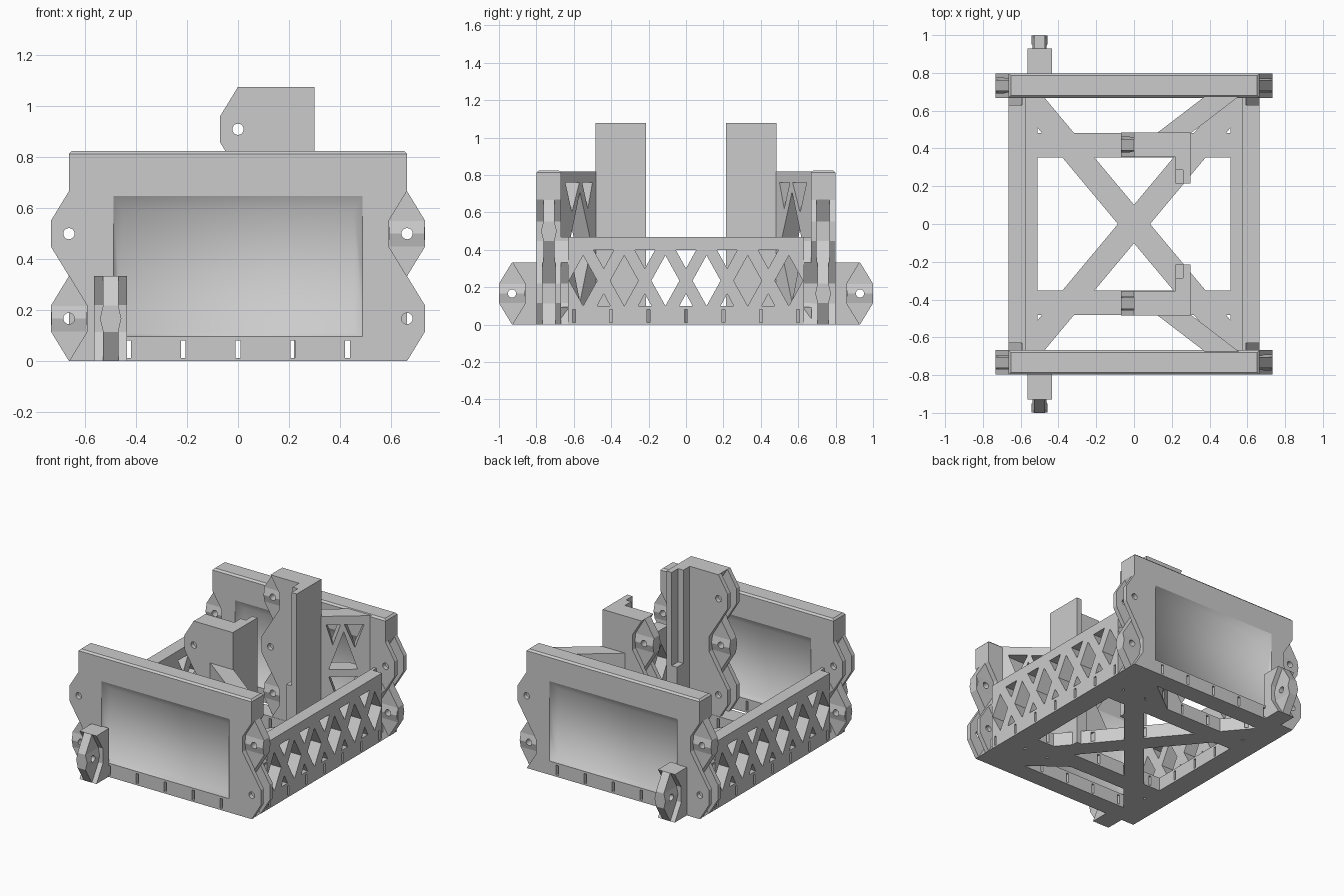
import bpy, bmesh, math
from mathutils import Vector

old = bpy.data.objects.get("Cube")
if old:
    bpy.data.objects.remove(old, do_unlink=True)

grey = bpy.data.materials.new("plain grey")
grey.use_nodes = True
colour = (0.6, 0.6, 0.6, 1)
grey.diffuse_color = colour
grey.node_tree.nodes["Principled BSDF"].inputs["Base Color"].default_value = colour


def place(axis, p, d):
    """Put a profile point at depth d along the extrusion axis."""
    return {"x": (d, p[0], p[1]), "y": (p[0], d, p[1]), "z": (p[0], p[1], d)}[axis]


def loft(axis, pts_a, a, pts_b, b):
    return axis, pts_a, a, pts_b, b


def prism(axis, pts, a, b):
    return loft(axis, pts, a, pts, b)


def rect(u0, u1, v0, v1):
    return [(u0, v0), (u1, v0), (u1, v1), (u0, v1)]


def box(x0, x1, y0, y1, z0, z1):
    return prism("z", rect(x0, x1, y0, y1), z0, z1)


def circle(u, v, r=0.022, n=20):
    return [(u + r * math.cos(math.tau * i / n), v + r * math.sin(math.tau * i / n)) for i in range(n)]


def make(name, solids):
    bm = bmesh.new()
    for axis, pa, a, pb, b in solids:
        va = [bm.verts.new(place(axis, p, a)) for p in pa]
        vb = [bm.verts.new(place(axis, p, b)) for p in pb]
        n = len(va)
        bm.faces.new(va)
        bm.faces.new(vb[::-1])
        for i in range(n):
            bm.faces.new((va[i], vb[i], vb[(i + 1) % n], va[(i + 1) % n]))
    bmesh.ops.recalc_face_normals(bm, faces=bm.faces)
    mesh = bpy.data.meshes.new(name)
    bm.to_mesh(mesh)
    bm.free()
    mesh.materials.append(grey)
    ob = bpy.data.objects.new(name, mesh)
    bpy.context.scene.collection.objects.link(ob)
    return ob


def boolean(ob, solids, operation="DIFFERENCE"):
    if not solids:
        return
    tool = make("cutter", solids)
    tool.hide_render = True
    mod = ob.modifiers.new("cut", "BOOLEAN")
    mod.object, mod.operation = tool, operation
    mod.solver, mod.use_self = "EXACT", True
    bpy.context.view_layer.update()
    graph = bpy.context.evaluated_depsgraph_get()
    mesh = bpy.data.meshes.new_from_object(ob.evaluated_get(graph))
    ob.modifiers.clear()
    ob.data = mesh
    bpy.data.objects.remove(tool, do_unlink=True)


# Hinge lugs: hexagons in (u, z), pivoting along the thickness axis
PITCH, HALF = 1 / 3, 0.065


def hexagon(u, z, k=1.0):
    w, h, f = 0.07 * k, PITCH / 2 * k, 0.052 * k
    return [(u, z + h), (u + w, z + f), (u + w, z - f), (u, z - h), (u - w, z - f), (u - w, z + f)]


def zigzag(u, zs, side):
    """Outer edge of a column of lugs, top to bottom."""
    pts = []
    for z in sorted(zs, reverse=True):
        pts += [(u, z + PITCH / 2), (u + side * 0.07, z + 0.052), (u + side * 0.07, z - 0.052)]
    return pts + [(u, min(zs) - PITCH / 2)]


def add_hinges(ob, axis, t, lugs):
    """lugs: (u, z, is_tongue). Tongues are thinned plates, the rest are forks."""
    other = "y" if axis == "x" else "x"
    cuts, ridges, holes = [], [], []
    for u, z, tongue in lugs:
        shape = hexagon(u, z, 1.01)
        if tongue:
            for s in (1, -1):
                cuts.append(prism(axis, shape, t + s * 0.03, t + s * 0.08))
                sec = [(t + s * 0.02, z + 0.05), (t + s * 0.03, z + 0.05),
                       (t + s * 0.042, z), (t + s * 0.03, z - 0.05), (t + s * 0.02, z - 0.05)]
                ridges.append(prism(other, sec, u - 0.069, u + 0.069))
        else:
            cuts.append(prism(axis, shape, t - 0.034, t + 0.034))
        holes.append(prism(axis, circle(u, z), t - 0.1, t + 0.1))
    boolean(ob, cuts)
    boolean(ob, ridges, "UNION")
    boolean(ob, holes)


def y_slots(y0, y1):
    return [box(0.215 * i - 0.009, 0.215 * i + 0.009, y0, y1, 0.012, 0.08) for i in range(-2, 3)]


LOW, HIGH = PITCH / 2, PITCH / 2 + PITCH
BASE, SIDE, TOP = 0.095, 0.664, 0.825
POST_TOP = 0.91 + PITCH / 2

for s, end in ((-1, "front"), (1, "back")):
    # End wall with lug columns, tapered panels on both faces and tie slots
    yc = s * 0.733
    right = zigzag(SIDE, (LOW, HIGH), 1)
    left = zigzag(-SIDE, (LOW, HIGH), -1)[::-1]
    wall = make(end + "_wall", [
        prism("y", [(SIDE, TOP - 0.012)] + right + left + [(-SIDE, TOP - 0.012)], yc - HALF, yc + HALF),
        loft("z", rect(-SIDE, SIDE, yc - HALF, yc + HALF), TOP - 0.012,
             rect(-0.652, 0.652, yc - 0.053, yc + 0.053), TOP)])
    outer, inner = rect(-0.49, 0.49, BASE, 0.65), rect(-0.455, 0.455, 0.11, 0.59)
    boolean(wall, [loft("y", outer, yc + d * 0.066, inner, yc + d * 0.022) for d in (1, -1)])
    boolean(wall, y_slots(yc - 0.1, yc + 0.1))
    add_hinges(wall, "y", yc, [(s * SIDE, LOW, True), (s * SIDE, HIGH, False),
                               (-s * SIDE, HIGH, True), (-s * SIDE, LOW, False)])
    # Panels are softly shaded inside their crisp rims
    for face in wall.data.polygons:
        c = face.center
        face.use_smooth = abs(c.x) < 0.49 and BASE + 0.002 < c.z < 0.65 and abs(c.y - yc) < 0.06

    # Outer hinge block
    xb, u = -0.50, s * 0.93
    block = make(end + "_hinge_block", [
        prism("x", [(s * 0.79, PITCH)] + zigzag(u, (LOW,), s) + [(s * 0.79, 0)], xb - HALF, xb + HALF)])
    add_hinges(block, "x", xb, [(u, LOW, True)])

    # Tall post with lug column
    yp = s * 0.42
    zs = [0.91 - PITCH * i for i in range(3)]
    post = make(end + "_post", [
        prism("y", [(0.30, POST_TOP)] + zigzag(0, zs, -1) + [(0, 0), (0.30, 0)], yp - HALF, yp + HALF)])
    boolean(post, y_slots(yp - 0.1, yp + 0.1))
    add_hinges(post, "y", yp, [(0, z, (i % 2 == 0) == (s > 0)) for i, z in enumerate(zs)])

    # Stepped rib on the inner side of the post
    make(end + "_post_rib", [
        prism("z", [(0.30, s * 0.356), (0.22, s * 0.356), (0.22, s * 0.285), (0.26, s * 0.285),
                    (0.26, s * 0.215), (0.30, s * 0.215)], 0.0, POST_TOP),
        box(0.22, 0.262, *sorted((s * 0.215, s * 0.287)), 0.0, 0.43)])

    # Slanted truss brace between post and wall, pierced square to its face
    brace = make(end + "_brace", [
        prism("z", [(0.12, s * 0.48), (0.30, s * 0.48), (0.555, s * 0.675), (0.375, s * 0.675)], 0, TOP - 0.005)])
    windows = [[(0.645, 0.76), (0.57, 0.76), (0.61, 0.60)],
               [(0.555, 0.76), (0.50, 0.76), (0.525, 0.62)],
               [(0.62, 0.45), (0.51, 0.45), (0.567, 0.71)],
               [(0.62, 0.40), (0.51, 0.40), (0.567, 0.12)]]
    run = 0.255 / 0.195

    def through(window, x):
        """Slide a window along the brace normal to the plane at x."""
        return [(s * (y - run * (x - 0.30 - run * (y - 0.48))), z) for y, z in window]

    boolean(brace, [loft("x", through(w, 0.1), 0.1, through(w, 0.6), 0.6) for w in windows])
    boolean(brace, y_slots(s * 0.57 - 0.15, s * 0.57 + 0.15))

for s, side in ((-1, "right"), (1, "left")):
    # Side rail: slotted foot, lattice web and top bar, relieved beside the lugs
    relief = [prism("y", hexagon(s * SIDE, z), e * 0.63, e * 0.69) for e in (-1, 1) for z in (LOW, HIGH)]
    a, b = sorted((s * 0.51, s * SIDE))
    foot = make(side + "_rail_foot", [box(a, b, -0.67, 0.67, 0, BASE)])
    boolean(foot, [box(a - 0.1, b + 0.1, 0.2 * i - 0.008, 0.2 * i + 0.008, 0.012, 0.08) for i in range(-3, 4)])
    boolean(foot, relief)
    a, b = sorted((s * 0.575, s * SIDE))
    web = make(side + "_lattice", [box(a, b, -0.67, 0.67, BASE, 0.468)])
    cuts = []
    for i in range(-3, 3):
        y = 0.22 * i + 0.11
        cuts.append([(y, 0.37), (y + 0.075, 0.235), (y, 0.10), (y - 0.075, 0.235)])
    for i in range(-2, 3):
        y = 0.22 * i
        cuts.append([(y - 0.055, 0.40), (y + 0.055, 0.40), (y, 0.30)])
        cuts.append([(y - 0.035, 0.10), (y + 0.035, 0.10), (y, 0.165)])
    boolean(web, [prism("x", c, a - 0.05, b + 0.05) for c in cuts])
    boolean(web, relief)


# Floor frame: diagonal cross and two cross beams
def diagonal(s):
    end = Vector((s * 0.56, 0.67))
    off = Vector((0.085, 0))
    return [tuple(p) for p in (end + off, end - off, -end - off, -end + off)]


floor = make("floor_cross", [prism("z", diagonal(1), 0, BASE)])
boolean(floor, [prism("z", diagonal(-1), 0, BASE)], "UNION")
boolean(floor, [box(-0.52, 0.52, s * 0.418 - HALF, s * 0.418 + HALF, 0, BASE) for s in (1, -1)], "UNION")
boolean(floor, y_slots(-0.8, 0.8))
